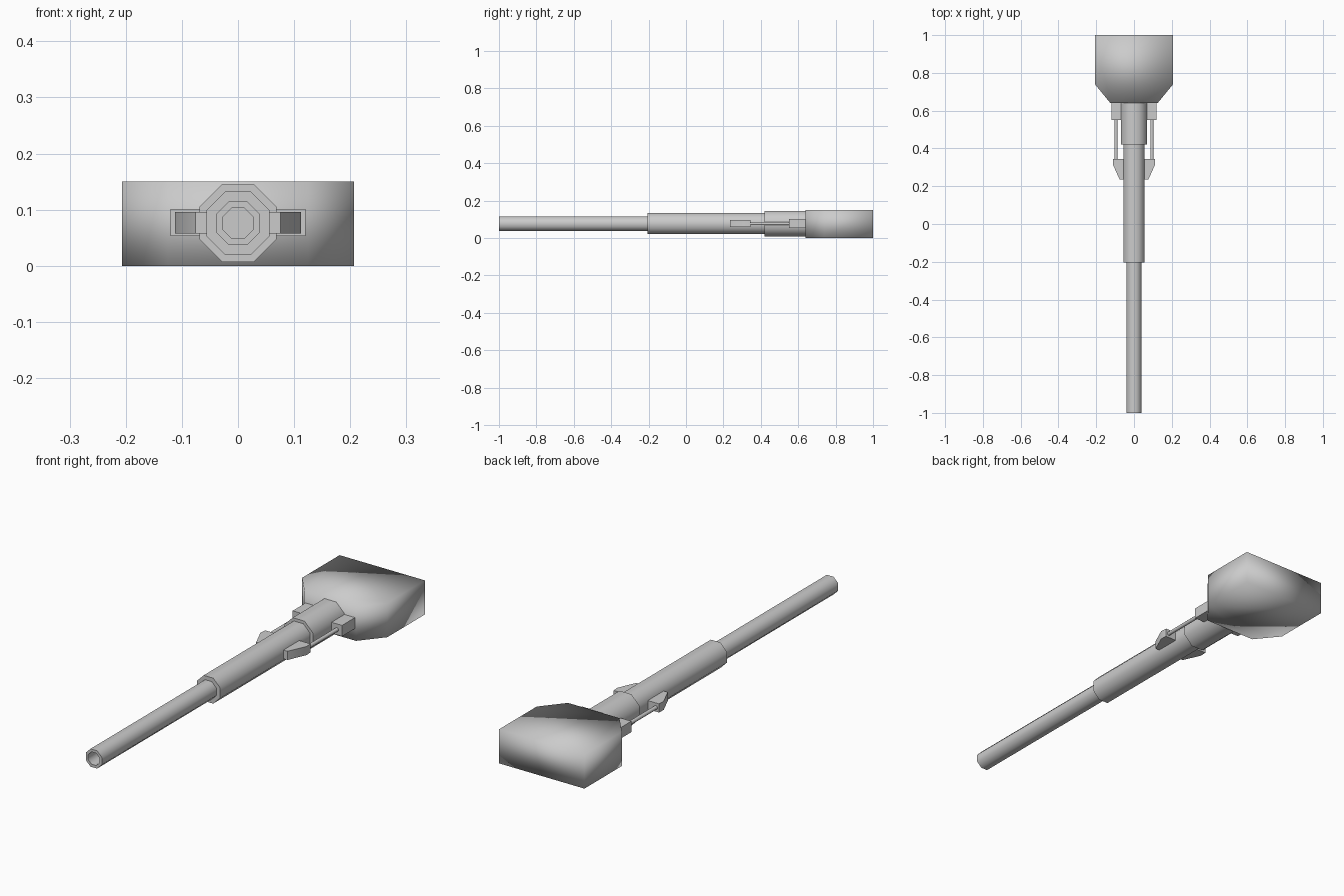
import bpy, bmesh, math

if "Cube" in bpy.data.objects:
    bpy.data.objects.remove(bpy.data.objects["Cube"])

ZC = 0.076  # height of the barrel axis


def finish(name, bm, angle=None):
    bmesh.ops.recalc_face_normals(bm, faces=bm.faces)
    me = bpy.data.meshes.new(name)
    bm.to_mesh(me)
    bm.free()
    ob = bpy.data.objects.new(name, me)
    bpy.context.collection.objects.link(ob)
    if angle:
        bpy.ops.object.select_all(action='DESELECT')
        ob.select_set(True)
        bpy.context.view_layer.objects.active = ob
        bpy.ops.object.shade_smooth_by_angle(angle=math.radians(angle))
    return ob


def lathe(name, profile, sides=8, cx=0.0):
    """Revolve (y, apothem) points around a y-parallel axis and cap the ends."""
    bm = bmesh.new()
    rings = []
    for y, a in profile:
        r = a / math.cos(math.pi / sides)
        angles = [(i + 0.5) * 2 * math.pi / sides for i in range(sides)]
        rings.append([bm.verts.new((cx + r * math.cos(t), y, ZC + r * math.sin(t)))
                      for t in angles])
    for p, q in zip(rings, rings[1:]):
        for i in range(sides):
            j = (i + 1) % sides
            bm.faces.new((p[i], p[j], q[j], q[i]))
    bm.faces.new(rings[0])
    bm.faces.new(rings[-1])
    return finish(name, bm, 50)


def plate(name, outline, z0, z1, angle=None):
    """Extrude an (x, y) outline from z0 to z1."""
    bm = bmesh.new()
    face = bm.faces.new([bm.verts.new((x, y, z0)) for x, y in outline])
    ext = bmesh.ops.extrude_face_region(bm, geom=[face])
    for v in ext['geom']:
        if isinstance(v, bmesh.types.BMVert):
            v.co.z = z1
    return finish(name, bm, angle)


# Rear housing with tapered front corners
half = [(0.125, 0.64), (0.207, 0.74), (0.207, 1.0)]
plate("rear_housing", half + [(-x, y) for x, y in reversed(half)], 0.0, 0.15, 180)

# Stepped octagonal barrel, starting at the bottom of the bore
lathe("barrel", [(-0.85, 0.027), (-1.0, 0.027), (-1.0, 0.039), (-0.205, 0.039),
                 (-0.205, 0.056), (0.42, 0.056), (0.42, 0.069), (0.645, 0.069)])

# Side mounts, rods and tapered tips on both sides
for s, side in ((1, "right"), (-1, "left")):
    mount = [(0.066, 0.55), (0.12, 0.55), (0.12, 0.645), (0.066, 0.645)]
    plate(side + "_rod_mount", [(s * x, y) for x, y in mount], 0.053, 0.101)
    lathe(side + "_rod", [(0.33, 0.008), (0.555, 0.008)], 8, s * 0.095)
    tip = [(0.052, 0.235), (0.076, 0.235), (0.112, 0.315), (0.11, 0.345), (0.052, 0.345)]
    plate(side + "_rod_tip", [(s * x, y) for x, y in tip], 0.058, 0.096, 40)
